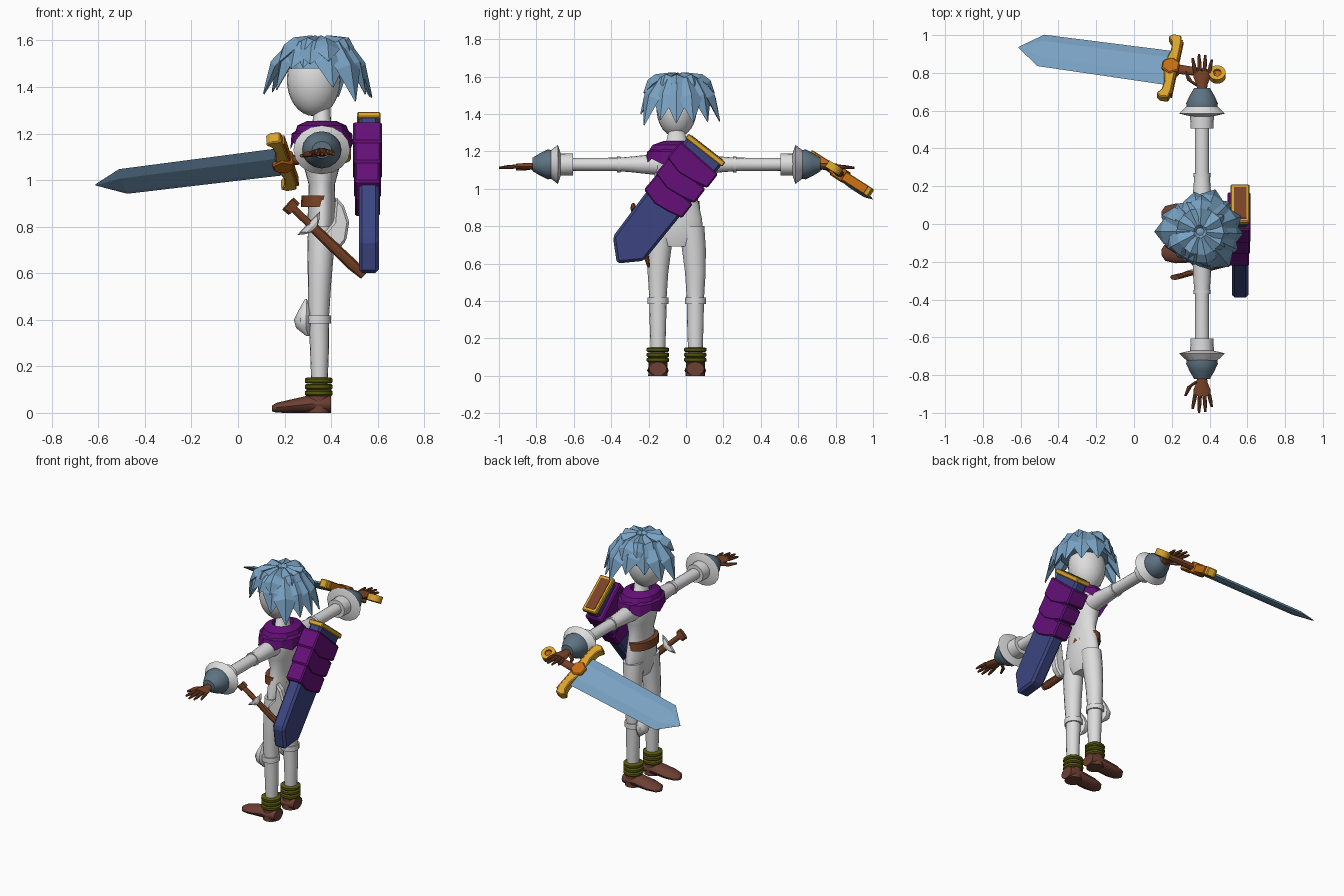
import bpy, bmesh, math, random
from mathutils import Vector

if "Cube" in bpy.data.objects:
    bpy.data.objects.remove(bpy.data.objects["Cube"], do_unlink=True)
random.seed(4)
X, Y, Z = Vector((1, 0, 0)), Vector((0, 1, 0)), Vector((0, 0, 1))
MID = -0.05  # body symmetry plane in y
smooth_parts = []


def material(name, *rgb):
    m = bpy.data.materials.new(name)
    m.use_nodes = True
    m.diffuse_color = (*rgb, 1)
    m.node_tree.nodes["Principled BSDF"].inputs["Base Color"].default_value = (*rgb, 1)
    return m


WHITE = material("white cloth", .72, .72, .72)
HAIR = material("light blue", .19, .36, .54)
NAVY = material("navy", .045, .06, .22)
PURPLE = material("purple", .13, .005, .19)
GOLD = material("gold", .70, .37, .025)
ORANGE = material("orange", .56, .15, .006)
BROWN = material("leather brown", .19, .055, .02)
BOOT = material("boot brown", .15, .05, .033)
OLIVE = material("olive", .10, .10, .004)
STEEL = material("slate", .11, .17, .22)


def finish(name, bm, mat, smooth=False, bevel=0):
    bmesh.ops.recalc_face_normals(bm, faces=bm.faces)
    me = bpy.data.meshes.new(name)
    bm.to_mesh(me)
    bm.free()
    me.materials.append(mat)
    ob = bpy.data.objects.new(name, me)
    bpy.context.collection.objects.link(ob)
    if bevel:
        mod = ob.modifiers.new("bevel", "BEVEL")
        mod.width, mod.segments = bevel, 1
    if smooth:
        smooth_parts.append(ob)
    return ob


def loft(name, stations, mat, u=X, v=Y, n=16, smooth=True, jag=0, caps=True):
    """Skin elliptical rings; each station is (centre, radius along u, radius along v)."""
    bm = bmesh.new()
    rings = []
    for c, ru, rv in stations:
        ring = []
        for i in range(n):
            a = 2 * math.pi * i / n
            ring.append(bm.verts.new(Vector(c) + u * ru * math.cos(a) + v * rv * math.sin(a)))
        rings.append(ring)
    for a, b in zip(rings, rings[1:]):
        for i in range(n):
            j = (i + 1) % n
            bm.faces.new((a[i], a[j], b[j], b[i]))
    if caps:
        bm.faces.new(rings[0])
        bm.faces.new(rings[-1])
    for vert in rings[-1][::2]:
        vert.co.z += jag
    return finish(name, bm, mat, smooth)


def prism(name, points, mat, origin, u, v, w, depth, bevel=0):
    """Extrude a 2D outline in the u, v plane by depth to each side along w."""
    bm = bmesh.new()
    base = [bm.verts.new(Vector(origin) + u * a + v * b - w * depth) for a, b in points]
    out = bmesh.ops.extrude_face_region(bm, geom=[bm.faces.new(base)])
    bmesh.ops.translate(bm, vec=w * 2 * depth, verts=[e for e in out["geom"] if isinstance(e, bmesh.types.BMVert)])
    return finish(name, bm, mat, bevel=bevel)


def column(name, rows, mat, x=.36, y=MID, **kw):
    return loft(name, [((x, y, z), a, b) for z, a, b in rows], mat, **kw)


# Torso, neck and head
column("torso", [(.69, .04, .09), (.75, .058, .145), (.84, .061, .135), (.92, .058, .118), (.98, .056, .105),
                 (1.05, .075, .115), (1.12, .09, .13), (1.18, .08, .125), (1.23, .04, .06), (1.34, .036, .036)], WHITE, n=24)
column("belt", [(.885, .075, .125), (.935, .072, .122)], BROWN, x=.345, n=20)
bm = bmesh.new()
bmesh.ops.create_uvsphere(bm, u_segments=24, v_segments=16, radius=1)
for p in bm.verts:
    p.co = Vector((.325 + p.co.x * .115, MID + p.co.y * .108, 1.43 + p.co.z * .155))
finish("head", bm, WHITE, True)

# Jagged cowl
column("cowl_upper", [(1.2, .05, .05), (1.255, .06, .07), (1.235, .105, .13), (1.17, .125, .16)], PURPLE,
       n=18, smooth=False, jag=.02, caps=False)
column("cowl_lower", [(1.22, .1, .12), (1.20, .13, .16), (1.13, .135, .172)], PURPLE,
       n=14, smooth=False, jag=.03, caps=False)

# Arms, cuffs and hands
for s, side in ((-1, "right"), (1, "left")):
    def along(name, rows, mat, x=.36, z=1.13, **kw):
        return loft(side + name, [((x, MID + s * d, z), a, b) for d, a, b in rows], mat, v=Z, **kw)

    along("_arm", [(.06, .06, .06), (.15, .05, .052), (.24, .046, .042), (.31, .04, .036), (.33, .037, .036), (.58, .038, .034)], WHITE)
    along("_elbow_ring", [(.30, .045, .042), (.32, .045, .042)], WHITE)
    along("_cuff_band", [(.555, .06, .058), (.64, .064, .06)], WHITE)
    along("_cuff_flare", [(.62, .06, .06), (.635, .122, .105), (.685, .068, .066)], WHITE)
    along("_gauntlet", [(.66, .08, .075), (.69, .084, .08), (.73, .065, .06), (.77, .042, .036)], STEEL)
    along("_palm", [(.75, .024, .022), (.79, .03, .018), (.83, .046, .017), (.86, .044, .014)], BROWN, z=1.12, n=10)
    for i in range(4):
        x0, length = .325 + .024 * i, (.08, .1, .095, .07)[i]
        loft(f"{side}_finger_{i}", [((x0 + (i - 1.5) * t * .01, MID + s * (.85 + length * t), 1.12 - .008 * t), r, r)
                                    for t, r in ((0, .011), (.6, .01), (1, .006))], BROWN, v=Z, n=8)
    loft(side + "_thumb", [((.34, MID + s * .78, 1.115), .014, .013), ((.295, MID + s * .81, 1.11), .013, .012),
                           ((.272, MID + s * .86, 1.105), .007, .007)], BROWN, v=Z, n=8)

# Legs, knee guards and boots
for s, side in ((-1, "right"), (1, "left")):
    y = MID + s * .1
    loft(side + "_leg", [((.36, MID + s * .08, .8), .06, .068), ((.355, MID + s * .092, .68), .056, .064),
                         ((.35, y, .55), .05, .055), ((.347, y, .41), .044, .046), ((.35, y, .28), .041, .044),
                         ((.35, y, .1), .034, .038)], WHITE)
    column(side + "_knee_band", [(.385, .054, .056), (.418, .054, .056)], WHITE, x=.345, y=y)
    loft(side + "_knee_guard", [((.292, y, .49), .004, .006), ((.286, y, .44), .026, .036), ((.28, y, .4), .04, .05),
                                ((.282, y, .365), .033, .042), ((.3, y, .33), .006, .012)], WHITE, n=10)
    for i in range(3):
        z = .072 + i * .027
        column(f"{side}_ankle_ring_{i}", [(z, .052, .052), (z + .007, .06, .06), (z + .02, .06, .06), (z + .026, .052, .052)],
               OLIVE, x=.347, y=y)
    loft(side + "_boot", [((.4, y, .037), .047, .037), ((.385, y, .04), .053, .04), ((.3, y, .037), .054, .037),
                          ((.22, y, .028), .058, .028), ((.165, y, .022), .045, .021), ((.145, y, .019), .015, .012)],
         BOOT, u=Y, v=Z, n=12)
    column(side + "_boot_heel", [(0, .05, .052), (.08, .05, .05)], BOOT, x=.347, y=y)

# Hair: cap plus bent locks
C = Vector((.35, -.04, 0))
bm = bmesh.new()
bmesh.ops.create_icosphere(bm, subdivisions=2, radius=1)
for p in bm.verts:
    p.co = C + Vector((p.co.x * .15, p.co.y * .14, 1.48 + max(p.co.z, 0) * .125))
finish("hair_cap", bm, HAIR)


def lock(name, deg, reach, tip, wide=1.0, top=1.585):
    a = math.radians(deg)
    out, side = Vector((math.cos(a), math.sin(a), 0)), Vector((-math.sin(a), math.cos(a), 0))
    path = ((.02, top, .03), (.11, top - .01, .062), (reach * .8, top * .55 + tip * .45, .066), (reach, tip, .004))
    loft(name, [(C + out * r + Z * z, w * wide, min(w, .028)) for r, z, w in path], HAIR,
         u=side, v=(out * .6 + Z * .8), n=4, smooth=False)


locks = [(180, .24, 1.37), (203, .2, 1.39), (157, .22, 1.38), (130, .19, 1.43), (98, .21, 1.43), (70, .235, 1.36),
         (45, .22, 1.36), (20, .23, 1.36), (-3, .225, 1.355), (-26, .22, 1.37), (-50, .24, 1.34), (-74, .21, 1.4),
         (-103, .18, 1.5), (-132, .18, 1.48)]
for i, (deg, reach, tip) in enumerate(locks):
    lock(f"hair_lock_{i}", deg, reach, tip)
for i in range(9):
    lock(f"hair_crown_lock_{i}", i * 40 + random.uniform(-9, 9), random.uniform(.16, .2), random.uniform(1.47, 1.52), .85, 1.6)

# Scabbard slung across the back
D, V = Vector((0, -.615, -.788)), Vector((0, .788, -.615))
TOP = Vector((.562, .11, 1.215))


def slab(name, points, mat, depth, dx=0, bevel=.008):
    return prism(name, points, mat, TOP + X * dx, D, V, X, depth, bevel)


slab("scabbard", [(.01, -.118), (.68, -.105), (.78, 0), (.68, .105), (.01, .118)], NAVY, .043, bevel=.014)
slab("scabbard_rim", [(-.004, -.125), (.026, -.125), (.026, .125), (-.004, .125)], GOLD, .05, bevel=.005)
slab("scabbard_mouth", [(-.007, -.105), (.01, -.105), (.01, .105), (-.007, .105)], BROWN, .033, bevel=0)
for i in range(3):
    u, w = .07 + i * .105, .133 - i * .004
    slab(f"scabbard_wrap_{i}", [(u - .015, -w), (u + .1, -w - .004), (u + .125, -w * .3), (u + .115, w * .35),
                                (u + .095, w), (u, w)], PURPLE, .062 - i * .004, -.006)

# Sword held in the left hand
L = Vector((-.98, .134, -.122)).normalized()
W = Vector((.15, .83, -.53))
W = (W - L * W.dot(L)).normalized()
N = L.cross(W)
G = Vector((.195, .825, 1.08))


def shaft(name, rows, mat, n, smooth=False):
    return loft(name, [(G + L * d, a, b) for d, a, b in rows], mat, u=W, v=N, n=n, smooth=smooth)


shaft("sword_blade", [(0, .108, .02), (.7, .1, .018), (.82, .003, .003)], HAIR, 6)
shaft("sword_grip", [(-.24, .02, .018), (-.12, .024, .02), (0, .028, .022)], BROWN, 10, True)
half = [(.0, .032), (.06, .026), (.1, .016), (.15, .022), (.18, .045), (.2, .02), (.195, -.022), (.15, -.03), (.06, -.03)]
guard = half + [(-a, b) for a, b in reversed(half[1:])]
prism("sword_guard", guard, GOLD, G, W, L, N, .026, .005)
prism("sword_guard_jewel", [(-.05, 0), (-.025, .045), (.025, .045), (.05, 0), (.025, -.045), (-.025, -.045)],
      ORANGE, G, W, L, N, .034, .006)
prism("sword_guard_back", [(-.17, -.036), (.17, -.036), (.17, -.02), (-.17, -.02)], ORANGE, G, W, L, N, .022)
bm = bmesh.new()
ring = []
for i in range(16):
    a = i * math.tau / 16
    e = W * math.cos(a) + L * math.sin(a)
    ring.append([bm.verts.new(G - L * .25 + e * r + N * h) for r, h in ((.045, -.02), (.045, .02), (.022, .02), (.022, -.02))])
for i in range(16):
    for j in range(4):
        a, b, k = ring[i], ring[(i + 1) % 16], (j + 1) % 4
        bm.faces.new((a[j], a[k], b[k], b[j]))
finish("sword_pommel_ring", bm, GOLD, True)
shaft("sword_pommel_core", [(-.275, .012, .012), (-.265, .024, .014), (-.225, .024, .014)], ORANGE, 10)

# Dagger and pouch at the right hip
A, B = Vector((.225, -.28, .89)), Vector((.54, -.2, .59))
K = (B - A).normalized()
P = K.cross(Y).normalized()
Q = K.cross(P)


def dagger(name, rows, mat, n=10, smooth=True):
    return loft(name, [(A.lerp(B, t), a, b) for t, a, b in rows], mat, u=P, v=Q, n=n, smooth=smooth)


dagger("dagger_handle", [(0, .016, .014), (.3, .016, .014)], BROWN)
dagger("dagger_pommel", [(-.03, .036, .015), (.05, .034, .015)], BROWN, 8, False)
dagger("dagger_guard", [(.25, .07, .012), (.29, .05, .018), (.32, .03, .016)], WHITE, 8, False)
dagger("dagger_sheath", [(.3, .022, .014), (.85, .025, .014), (1, .018, .008)], BROWN, 8, False)
prism("hip_pouch", [(.42, .93), (.455, .89), (.478, .82), (.465, .74), (.43, .7), (.37, .72), (.36, .76), (.41, .82)],
      WHITE, (0, -.185, 0), X, Z, Y, .025, .01)

# Soft shading on rounded parts
bpy.ops.object.select_all(action="DESELECT")
for ob in smooth_parts:
    ob.select_set(True)
bpy.context.view_layer.objects.active = smooth_parts[0]
bpy.ops.object.shade_smooth_by_angle(angle=math.radians(40))
